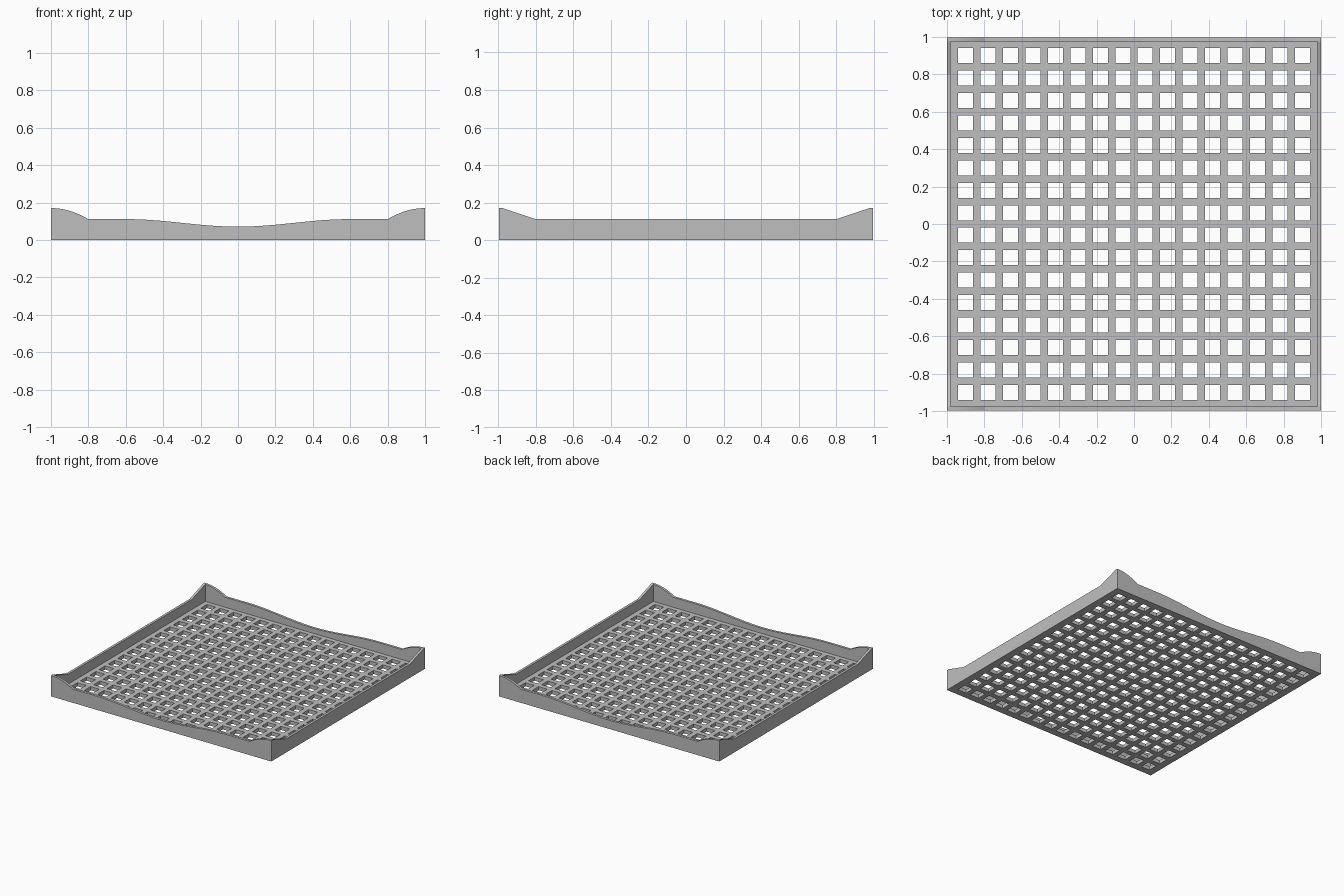
import bpy
import bmesh
import math

cube = bpy.data.objects.get("Cube")
if cube:
    bpy.data.objects.remove(cube, do_unlink=True)

HALF_Y = 0.997      # half depth (half width is 1)
WALL = 0.02         # wall thickness
FLOOR = 0.03        # floor thickness
HIGH, RIM, DIP = 0.171, 0.112, 0.072

grey = bpy.data.materials.new("plain grey")
grey.use_nodes = True
colour = (0.52, 0.52, 0.52, 1)
grey.diffuse_color = colour
grey.node_tree.nodes["Principled BSDF"].inputs["Base Color"].default_value = colour


def finish(bm, name):
    bmesh.ops.recalc_face_normals(bm, faces=bm.faces)
    mesh = bpy.data.meshes.new(name)
    bm.to_mesh(mesh)
    bm.free()
    mesh.materials.append(grey)
    obj = bpy.data.objects.new(name, mesh)
    bpy.context.collection.objects.link(obj)
    return obj


def extrude(bm, faces, offset):
    geom = bmesh.ops.extrude_face_region(bm, geom=faces)["geom"]
    verts = [v for v in geom if isinstance(v, bmesh.types.BMVert)]
    bmesh.ops.translate(bm, verts=verts, vec=offset)


# Wall: strip of quads under a top outline, given thickness along one axis
def wall(name, outline, place, offset):
    bm = bmesh.new()
    low = [bm.verts.new(place(u, 0)) for u, z in outline]
    top = [bm.verts.new(place(u, z)) for u, z in outline]
    faces = [bm.faces.new((low[i], low[i + 1], top[i + 1], top[i]))
             for i in range(len(outline) - 1)]
    extrude(bm, faces, offset)
    obj = finish(bm, name)
    bpy.ops.object.select_all(action='DESELECT')
    obj.select_set(True)
    bpy.context.view_layer.objects.active = obj
    bpy.ops.object.shade_smooth_by_angle(angle=math.radians(15))


# Raised corners, level shoulders and a shallow dip in the middle
def wave(x):
    x = abs(x)
    if x > 0.8:
        return HIGH - (HIGH - RIM) * ((1 - x) / 0.2) ** 2
    if x > 0.6:
        return RIM
    return DIP + (RIM - DIP) * (1 - math.cos(math.pi * x / 0.6)) / 2


wavy = [(i / 50, wave(i / 50)) for i in range(-50, 51)]
inner = HALF_Y - WALL
ramped = [(-inner, HIGH), (-0.8, RIM), (0.8, RIM), (inner, HIGH)]

for side, label in ((-1, "front"), (1, "back")):
    wall(label + "_wall", wavy, lambda u, z: (u, side * HALF_Y, z), (0, -side * WALL, 0))
for side, label in ((-1, "right"), (1, "left")):
    wall(label + "_wall", ramped, lambda u, z: (side, u, z), (-side * WALL, 0, 0))

# Floor: grid of cells with every odd-odd cell left open
COUNT, PITCH, HOLE = 16, 0.12, 0.08


def grid_lines(limit):
    lines = [-limit]
    for i in range(COUNT):
        centre = (i - (COUNT - 1) / 2) * PITCH
        lines += [centre - HOLE / 2, centre + HOLE / 2]
    return lines + [limit]


bm = bmesh.new()
rows = [[bm.verts.new((x, y, 0)) for x in grid_lines(1 - WALL)] for y in grid_lines(inner)]
cells = []
for j in range(len(rows) - 1):
    for i in range(len(rows) - 1):
        if i % 2 and j % 2:
            continue
        cells.append(bm.faces.new((rows[j][i], rows[j][i + 1], rows[j + 1][i + 1], rows[j + 1][i])))
extrude(bm, cells, (0, 0, FLOOR))
finish(bm, "mesh_floor")
